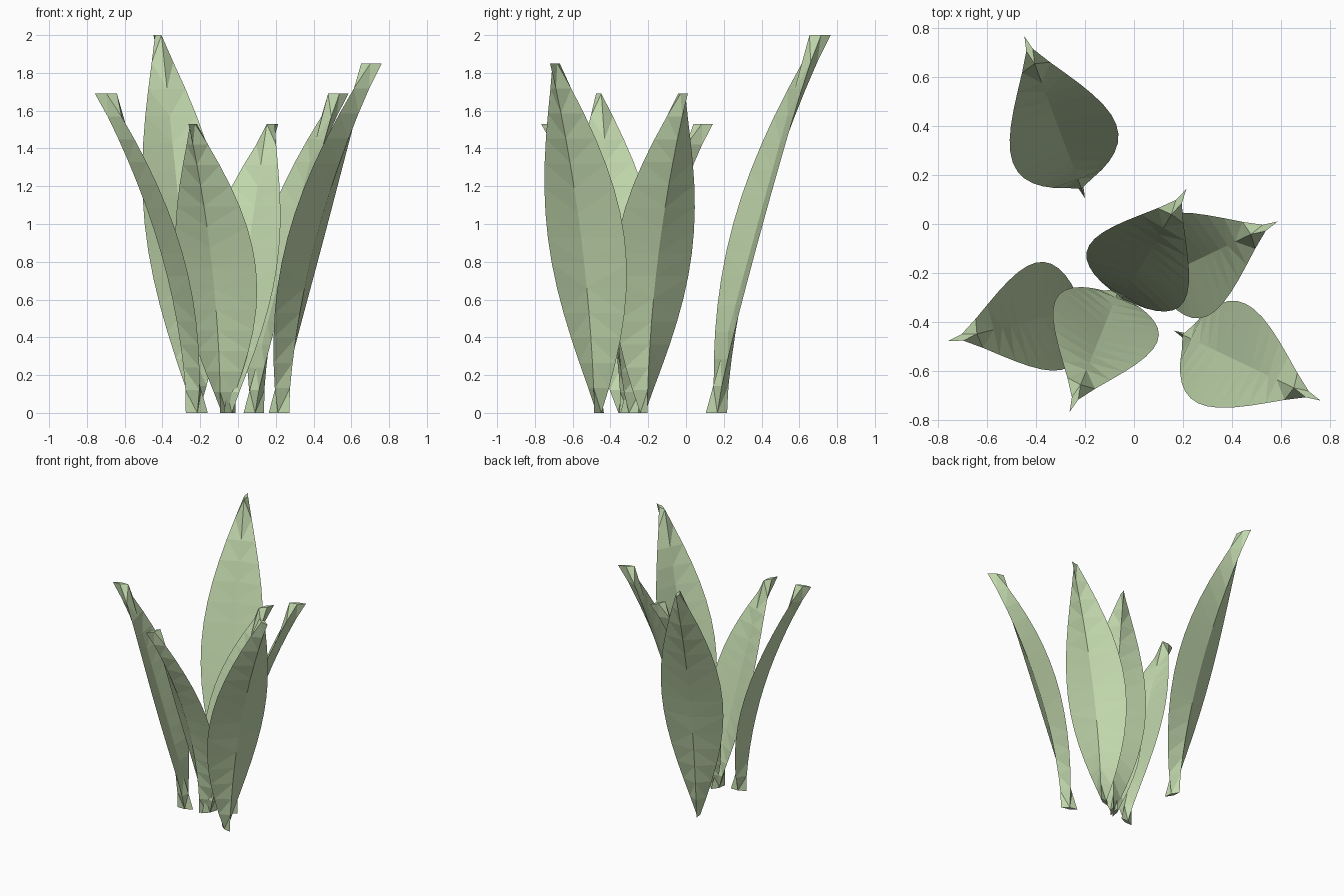
import bpy, bmesh
from math import sin, pi, radians
from mathutils import Vector, Matrix

cube = bpy.data.objects.get("Cube")
if cube:
    bpy.data.objects.remove(cube, do_unlink=True)

# Single pale green
green = bpy.data.materials.new("pale_leaf_green")
green.use_nodes = True
colour = (0.54, 0.69, 0.42, 1)
green.diffuse_color = colour
green.node_tree.nodes["Principled BSDF"].inputs["Base Color"].default_value = colour

ROWS = 14
HALF_WIDTH = 0.225
END_WIDTH = 0.014
THICK = 0.12
LEAN = 0.293


def leaf(name, base, heading, height):
    """Closed blade: inner crease, two side edges, outer keel, narrow flat ends."""
    bm = bmesh.new()
    rows = []
    for i in range(ROWS + 1):
        t = i / ROWS
        s = max(sin(pi * t), 0)
        chord = LEAN * height * t
        edge = chord + THICK / 2 - 0.115 * s ** 0.8
        keel = chord + THICK - 0.113 * s ** 0.8
        w = END_WIDTH + (HALF_WIDTH - END_WIDTH) * s
        z = height * t
        rows.append([bm.verts.new(p) for p in
                     ((chord, 0, z), (edge, -w, z), (keel, 0, z), (edge, w, z))])
    for a, b in zip(rows, rows[1:]):
        for k in range(4):
            n = (k + 1) % 4
            bm.faces.new((a[k], a[n], b[n], b[k]))
    # Flat diamond caps
    bm.faces.new(rows[0][::-1])
    bm.faces.new(rows[-1])
    bmesh.ops.triangulate(bm, faces=bm.faces)
    bmesh.ops.recalc_face_normals(bm, faces=bm.faces)
    bm.transform(Matrix.Translation(Vector((*base, 0)))
                 @ Matrix.Rotation(radians(heading), 4, "Z"))
    mesh = bpy.data.meshes.new(name)
    bm.to_mesh(mesh)
    bm.free()
    mesh.materials.append(green)
    obj = bpy.data.objects.new(name, mesh)
    bpy.context.collection.objects.link(obj)


# name, inner base point, lean heading in degrees, height
leaf("back_tall_leaf", (-0.20, 0.105), 110.5, 2.0)
leaf("front_left_leaf", (0.163, -0.435), -25.5, 1.85)
leaf("right_leaf", (-0.16, -0.33), 193.8, 1.69)
leaf("left_leaf", (0.03, -0.255), 25.5, 1.69)
leaf("front_leaf", (-0.05, -0.24), -112, 1.53)
leaf("middle_leaf", (-0.075, -0.347), 59.5, 1.53)
